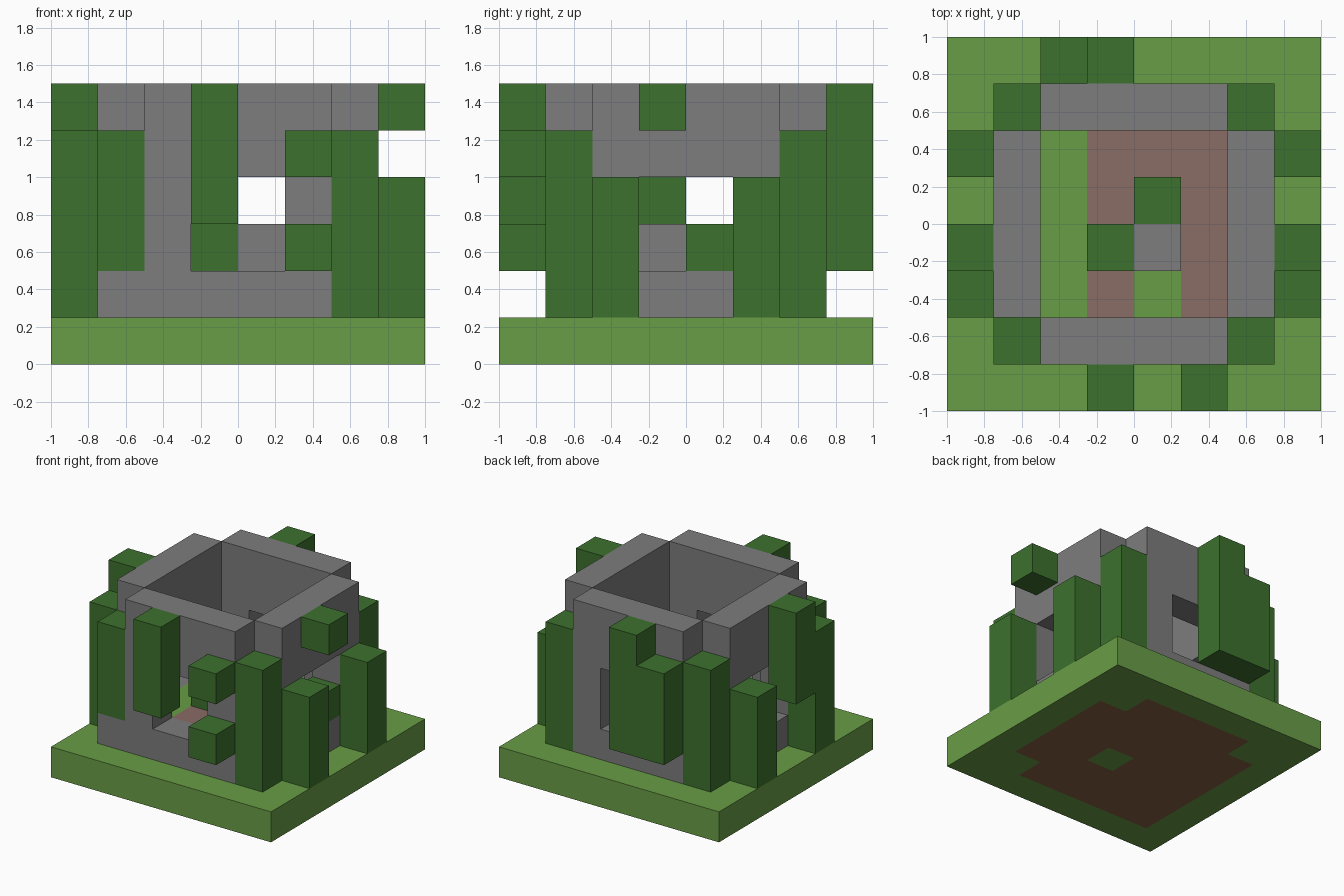
import bpy, bmesh
from mathutils import Vector

cube = bpy.data.objects.get("Cube")
if cube:
    bpy.data.objects.remove(cube, do_unlink=True)

S = 0.25   # size of one block
N = 8      # blocks along each side of the lawn


def material(name, r, g, b):
    """Flat material from 0-255 display values."""
    lin = [((c / 255 + 0.055) / 1.055) ** 2.4 for c in (r, g, b)] + [1]
    m = bpy.data.materials.new(name)
    m.use_nodes = True
    m.diffuse_color = lin
    bsdf = m.node_tree.nodes["Principled BSDF"]
    bsdf.inputs["Base Color"].default_value = lin
    bsdf.inputs["Roughness"].default_value = 1
    return m


grass = material("grass green", 105, 157, 70)
leaf = material("leaf green", 61, 113, 46)
stone = material("stone grey", 125, 125, 125)
tile = material("floor pink brown", 138, 108, 102)
soil = material("soil brown", 134, 96, 67)


def box(x0, x1, y0, y1, z0, z1):
    """Set of block cells, both ends included."""
    return {(x, y, z) for x in range(x0, x1 + 1)
            for y in range(y0, y1 + 1) for z in range(z0, z1 + 1)}


def column(x, y, z0, z1):
    return box(x, x, y, y, z0, z1)


def build(name, cells, mat):
    """Outer skin of a group of blocks, with flat areas merged."""
    bm = bmesh.new()
    for cell in cells:
        centre = Vector(cell) + Vector((0.5, 0.5, 0.5))
        for axis in range(3):
            for sign in (-1, 1):
                n = Vector((0, 0, 0))
                n[axis] = sign
                if tuple(int(c) for c in Vector(cell) + n) in cells:
                    continue
                u = Vector((0, 0, 0))
                u[(axis + 1) % 3] = 1
                v = n.cross(u)
                ring = [u + v, v - u, -u - v, u - v]
                bm.faces.new([bm.verts.new((centre + (n + c) / 2 - Vector((N / 2, N / 2, 0))) * S)
                              for c in ring])
    bmesh.ops.remove_doubles(bm, verts=bm.verts, dist=0.001)
    bmesh.ops.recalc_face_normals(bm, faces=bm.faces)
    bmesh.ops.dissolve_limit(bm, angle_limit=0.01, verts=bm.verts, edges=bm.edges)
    me = bpy.data.meshes.new(name)
    bm.to_mesh(me)
    bm.free()
    me.materials.append(mat)
    ob = bpy.data.objects.new(name, me)
    bpy.context.collection.objects.link(ob)


# Lawn, with the soil footing of the house let into it
footing = box(1, 6, 2, 5, 0, 0) | box(2, 5, 1, 6, 0, 0) | column(1, 1, 0, 0)
footing -= {(4, 3, 0)}
inner_grass = box(2, 2, 2, 5, 1, 1) | column(4, 2, 1, 1)
build("lawn", box(0, 7, 0, 7, 0, 0) - footing, grass)
build("footing", footing, soil)
build("inner_grass", inner_grass, grass)

# Floor raised one block inside the walls
build("floor", box(2, 5, 2, 5, 1, 1) - inner_grass - {(4, 3, 1)}, tile)

# Four walls, each with a two by two window
windows = box(0, 7, 3, 4, 2, 3) | box(3, 4, 0, 7, 2, 3)
for name, cells in (("front_wall", box(2, 5, 1, 1, 1, 5)),
                    ("back_wall", box(2, 5, 6, 6, 1, 5)),
                    ("left_wall", box(6, 6, 2, 5, 1, 5)),
                    ("right_wall", box(1, 1, 2, 5, 1, 5))):
    build(name, cells - windows, stone)
build("corner_stone", column(1, 1, 1, 1), stone)

# Stone stump inside with two leaf blocks beside it
build("inner_stump", column(4, 3, 1, 2), stone)
build("inner_leaf_right", column(3, 3, 2, 2), leaf)
build("inner_leaf_back", column(4, 4, 2, 2), leaf)

# Corner hedges
for name, x, y, low in (("front_right", 1, 1, 2), ("front_left", 6, 1, 1),
                        ("back_right", 1, 6, 1), ("back_left", 6, 6, 1)):
    build("corner_hedge_" + name, column(x, y, low, 4), leaf)

# Vines and bushes on the walls, and one leaf block on the left window sill
vines = {
    "front_vine": column(3, 0, 3, 5),
    "front_leaf_low": column(5, 0, 2, 2),
    "front_leaf_high": column(5, 0, 4, 4),
    "back_vine": column(2, 7, 2, 4) | column(3, 7, 2, 5),
    "left_bush_front": column(7, 2, 1, 3),
    "left_bush_back": column(7, 5, 1, 3),
    "left_leaf_high": column(7, 3, 5, 5),
    "left_sill_leaf": column(6, 4, 2, 2),
    "right_bush_front": column(0, 2, 1, 4),
    "right_vine": column(0, 3, 3, 5),
    "right_bush_back": column(0, 5, 1, 3),
}
for name, cells in vines.items():
    build(name, cells, leaf)
